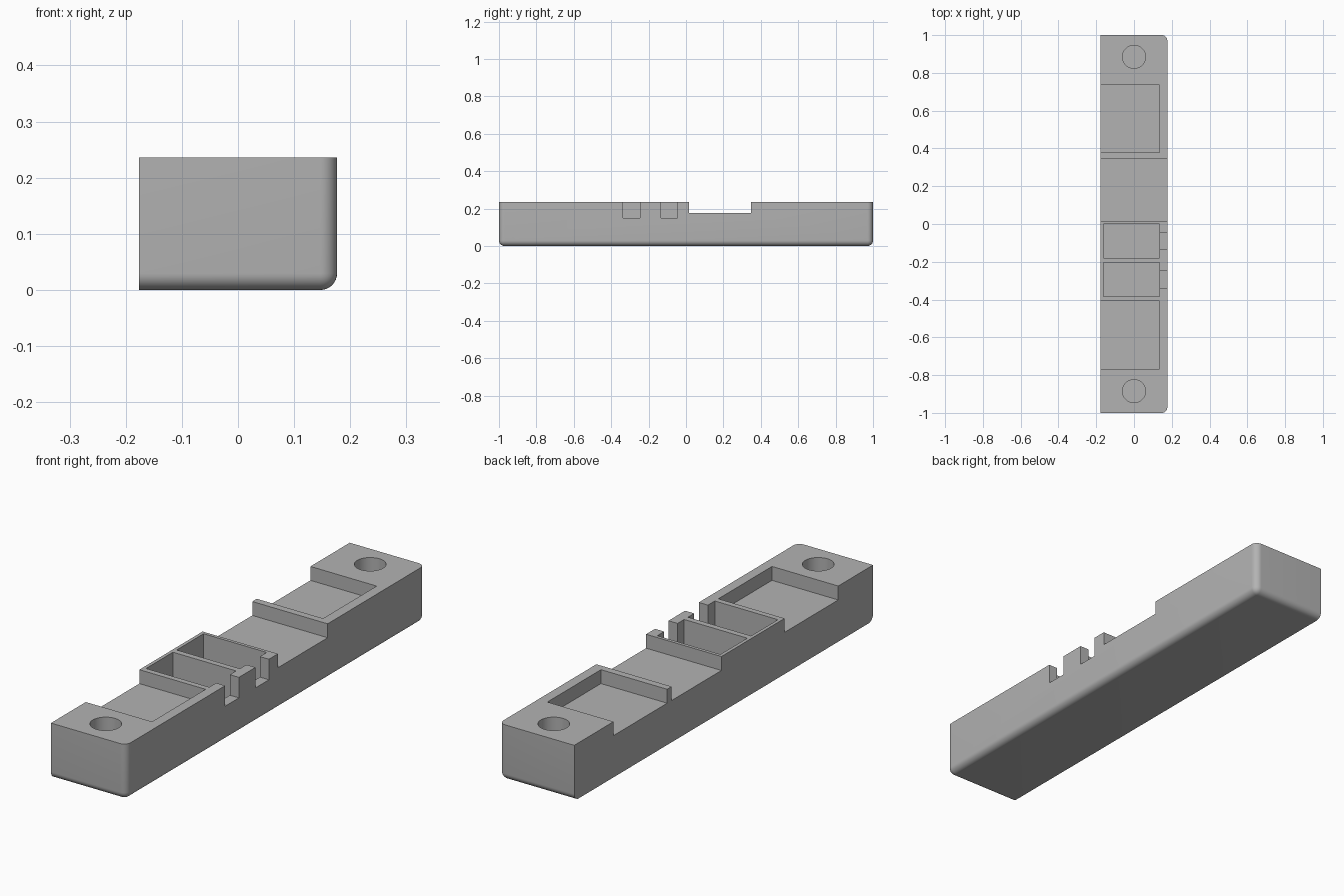
import bpy
import bmesh
import math

cube = bpy.data.objects.get("Cube")
if cube:
    bpy.data.objects.remove(cube, do_unlink=True)

HALF_W, HEIGHT, FILLET = 0.1765, 0.236, 0.0294
TOP = HEIGHT + 0.1            # cutters overshoot the top face

grey = bpy.data.materials.new("plain grey")
grey.use_nodes = True
colour = (0.45, 0.45, 0.45, 1)
grey.diffuse_color = colour
grey.node_tree.nodes["Principled BSDF"].inputs["Base Color"].default_value = colour


def make_object(name, bm):
    mesh = bpy.data.meshes.new(name)
    bm.to_mesh(mesh)
    bm.free()
    mesh.materials.append(grey)
    obj = bpy.data.objects.new(name, mesh)
    bpy.context.collection.objects.link(obj)
    return obj


def box_mesh(x0, x1, y0, y1, z0, z1):
    bm = bmesh.new()
    bmesh.ops.create_cube(bm, size=1)
    bmesh.ops.scale(bm, vec=(x1 - x0, y1 - y0, z1 - z0), verts=bm.verts)
    bmesh.ops.translate(bm, vec=((x0 + x1) / 2, (y0 + y1) / 2, (z0 + z1) / 2), verts=bm.verts)
    return bm


def box_cutter(name, x0, x1, y0, y1, floor):
    return make_object(name, box_mesh(x0, x1, y0, y1, floor, TOP))


def hole_cutter(name, y, radius, floor):
    bm = bmesh.new()
    bmesh.ops.create_cone(bm, cap_ends=True, segments=48, radius1=radius,
                          radius2=radius, depth=TOP - floor)
    bmesh.ops.translate(bm, vec=(0, y, (TOP + floor) / 2), verts=bm.verts)
    return make_object(name, bm)


# Body: the left side's upright corners and the bottom edges are rounded,
# while the right side stays square
bm = box_mesh(-HALF_W, HALF_W, -1, 1, 0, HEIGHT)
rounded = []
for edge in bm.edges:
    a, b = (v.co for v in edge.verts)
    mid = (a + b) / 2
    bottom = mid.z < 0.01 and mid.x > -0.1
    upright = abs(a.z - b.z) > 0.1 and mid.x > 0.1
    if bottom or upright:
        rounded.append(edge)
bmesh.ops.bevel(bm, geom=rounded, offset=FILLET, offset_type='OFFSET',
                segments=8, profile=0.5, affect='EDGES')
body = make_object("holder_body", bm)

SHELF, INNER, OUT = 0.177, 0.134, 0.3
cutters = [
    # Shallow pockets, open to the right side
    box_cutter("front_pocket", -OUT, INNER, -0.767, -0.408, SHELF),
    box_cutter("back_pocket", -OUT, INNER, 0.378, 0.737, SHELF),
    # Notch across the full width
    box_cutter("middle_notch", -OUT, OUT, 0.015, 0.348, SHELF),
]
# Two deep cells, each with a slot through its left wall
for name, y0, y1, s0, s1 in (("front", -0.384, -0.204, -0.338, -0.246),
                             ("back", -0.179, 0.001, -0.135, -0.045)):
    cutters.append(box_cutter(name + "_cell", -0.162, INNER, y0, y1, 0.1))
    cutters.append(box_cutter(name + "_slot", INNER - 0.05, OUT, s0, s1, 0.149))
# Blind round holes at both ends
for name, y in (("front_hole", -0.885), ("back_hole", 0.885)):
    cutters.append(hole_cutter(name, y, 0.061, 0.06))

bpy.ops.object.select_all(action='DESELECT')
bpy.context.view_layer.objects.active = body
body.select_set(True)
for cutter in cutters:
    mod = body.modifiers.new(cutter.name, 'BOOLEAN')
    mod.operation = 'DIFFERENCE'
    mod.solver = 'EXACT'
    mod.object = cutter
    bpy.ops.object.modifier_apply(modifier=mod.name)
    bpy.data.objects.remove(cutter, do_unlink=True)

bpy.ops.object.shade_smooth_by_angle(angle=math.radians(30))
